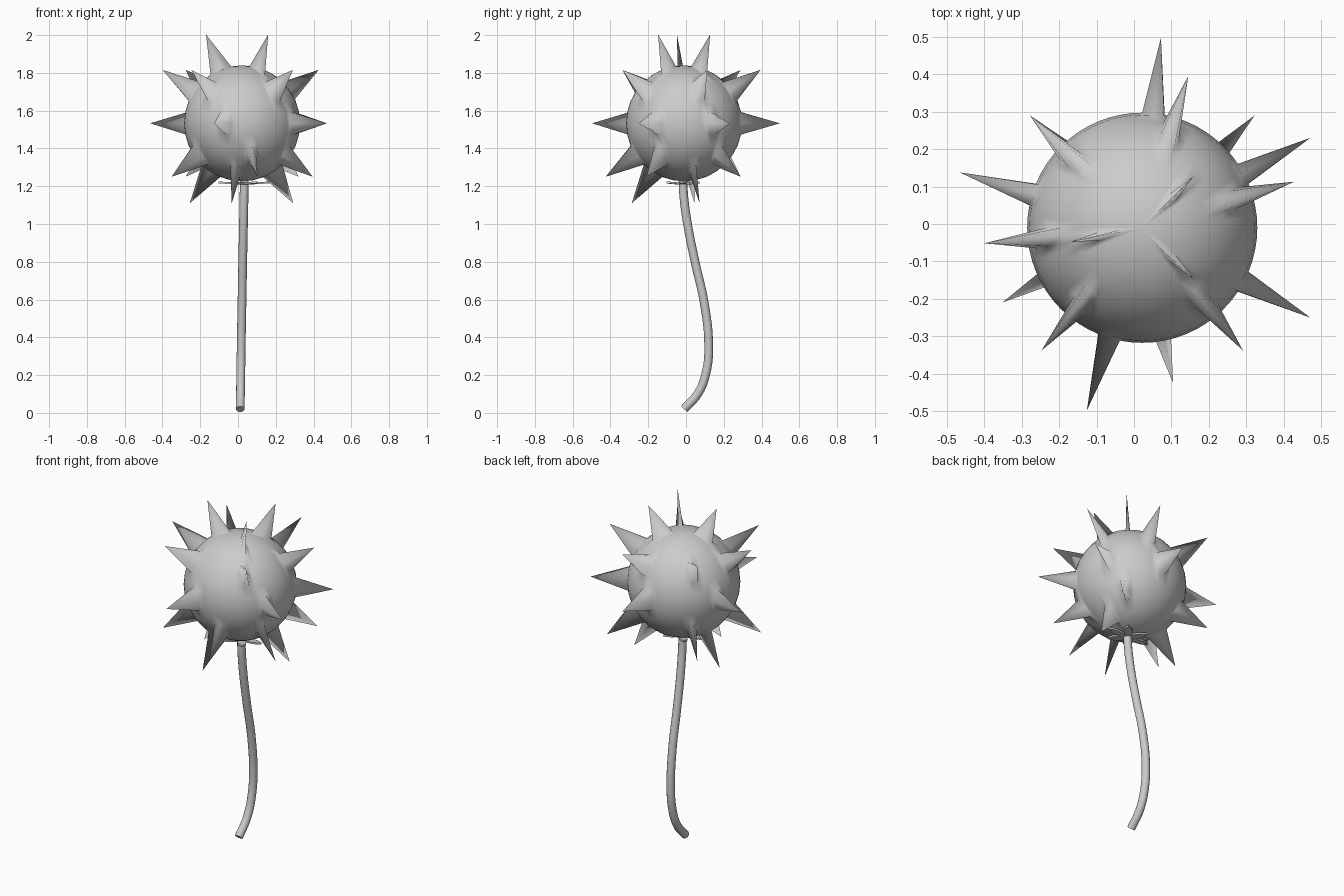
import bpy, bmesh, math
from mathutils import Vector

if "Cube" in bpy.data.objects:
    bpy.data.objects.remove(bpy.data.objects["Cube"])

CENTER = Vector((0.022, -0.01, 1.533))
R, TIP = 0.307, 0.509
SEG, RINGS = 64, 16


def add_mesh(name, bm):
    mesh = bpy.data.meshes.new(name)
    bm.to_mesh(mesh)
    bm.free()
    for p in mesh.polygons:
        p.use_smooth = True
    obj = bpy.data.objects.new(name, mesh)
    bpy.context.collection.objects.link(obj)
    return obj


# Spiky head: a sphere with single grid vertices pulled outward
# latitude step -> longitude steps of the spikes
spikes = {
    6: [8, 56, 34],
    3: [13, 3, 55, 41, 33, 24],
    0: [15, 5, 59, 45, 29],
    -3: [8, 59, 50, 37, 24],
    -5: [3, 30, 46],
}
bm = bmesh.new()
bmesh.ops.create_uvsphere(bm, u_segments=SEG, v_segments=RINGS, radius=R)
verts = list(bm.verts)
for lat, lons in spikes.items():
    e = lat * math.pi / RINGS
    for lon in lons:
        a = lon * 2 * math.pi / SEG
        d = Vector((math.cos(e) * math.cos(a), math.cos(e) * math.sin(a), math.sin(e)))
        v = min(verts, key=lambda q: (q.co - d * R).length)
        v.co = d * TIP
head = add_mesh("spiky_head", bm)
head.location = CENTER

# Curved stem: capped round tube
path = [(0.012, -0.01, 0.02), (0.013, 0.065, 0.105), (0.015, 0.108, 0.22),
        (0.017, 0.12, 0.36), (0.021, 0.097, 0.58), (0.025, 0.048, 0.80),
        (0.029, 0.008, 1.00), (0.032, -0.012, 1.15), (0.033, -0.016, 1.24)]
curve = bpy.data.curves.new("stem", 'CURVE')
curve.dimensions = '3D'
curve.bevel_depth = 0.023
curve.bevel_resolution = 4
curve.use_fill_caps = True
curve.resolution_u = 6
sp = curve.splines.new('BEZIER')
sp.bezier_points.add(len(path) - 1)
for bp, co in zip(sp.bezier_points, path):
    bp.co = co
    bp.handle_left_type = bp.handle_right_type = 'AUTO'
stem = bpy.data.objects.new("stem", curve)
bpy.context.collection.objects.link(stem)

# Sepals: thin flat leaves in a ring under the head
bm = bmesh.new()
profile = [(0.01, 0.012), (0.05, 0.025), (0.09, 0.025), (0.12, 0.014), (0.135, 0.0)]
for i in range(6):
    a = i * math.pi / 3
    outline = profile + [(x, -y) for x, y in reversed(profile[:-1])]
    bm.faces.new([bm.verts.new((x * math.cos(a) - y * math.sin(a),
                                0.75 * (x * math.sin(a) + y * math.cos(a)),
                                0.06 * x)) for x, y in outline])
sepals = add_mesh("sepals", bm)
sepals.location = (0.032, -0.015, 1.212)
mod = sepals.modifiers.new("thickness", 'SOLIDIFY')
mod.thickness = 0.01
mod.offset = 0
for p in sepals.data.polygons:
    p.use_smooth = False
